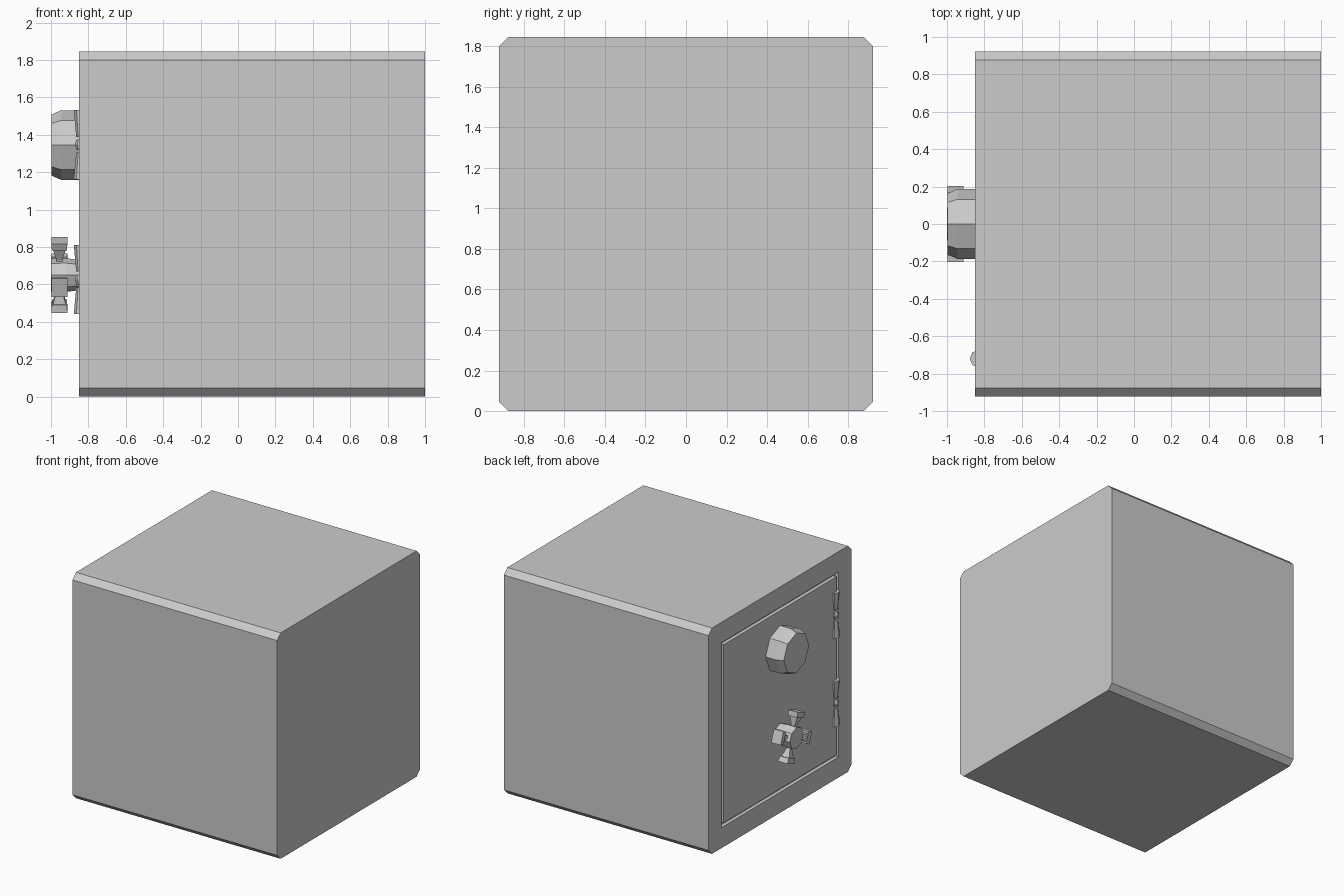
import bpy, bmesh
from math import pi, cos, sin, radians
from mathutils import Matrix

if "Cube" in bpy.data.objects:
    bpy.data.objects.remove(bpy.data.objects["Cube"])

FRONT = -0.85      # x of the door plane
MID_Z = 0.923      # mid height of the cabinet


def add_object(name, bm):
    bmesh.ops.recalc_face_normals(bm, faces=bm.faces)
    mesh = bpy.data.meshes.new(name)
    bm.to_mesh(mesh)
    bm.free()
    obj = bpy.data.objects.new(name, mesh)
    bpy.context.collection.objects.link(obj)
    return obj


def loft(name, rings):
    """Join equal-length rings of points into a closed solid."""
    bm = bmesh.new()
    loops = [[bm.verts.new(p) for p in ring] for ring in rings]
    n = len(loops[0])
    for a, b in zip(loops, loops[1:]):
        for i in range(n):
            j = (i + 1) % n
            bm.faces.new((a[i], a[j], b[j], b[i]))
    bm.faces.new(loops[0])
    bm.faces.new(loops[-1])
    return add_object(name, bm)


def box(name, x0, x1, half):
    bm = bmesh.new()
    bmesh.ops.create_cube(bm, size=1, matrix=Matrix.Translation(((x0 + x1) / 2, 0, MID_Z))
                          @ Matrix.Diagonal((x1 - x0, 2 * half, 2 * half, 1)))
    return add_object(name, bm)


def ring_x(x, r, z, n=8):
    return [(x, r * cos(2 * pi * i / n), z + r * sin(2 * pi * i / n)) for i in range(n)]


def ring_z(z, r, x, y, n=8):
    return [(x + r * cos(2 * pi * i / n), y + r * sin(2 * pi * i / n), z) for i in range(n)]


# Cabinet with four chamfered long edges
h, c = 0.9225, 0.045
outline = [(h, h - c), (h - c, h), (c - h, h), (-h, h - c),
           (-h, c - h), (c - h, -h), (h - c, -h), (h, c - h)]
body = loft("safe_body", [[(x, y, z + h) for y, z in outline] for x in (FRONT, 1.0)])

# Door recess and door panel leave a narrow groove
cutter = box("door_recess_cutter", FRONT - 0.1, FRONT + 0.03, 0.755)
cutter.hide_render = True
cutter.hide_viewport = True
mod = body.modifiers.new("door_recess", 'BOOLEAN')
mod.object = cutter
mod.operation = 'DIFFERENCE'
mod.solver = 'EXACT'
box("door", FRONT, FRONT + 0.035, 0.728)

# Combination dial
loft("dial", [ring_x(x, r, 1.345) for x, r in
              ((FRONT + 0.01, 0.186), (-0.945, 0.186), (-0.998, 0.163))])

# Handle hub
HZ = 0.65
hub = loft("handle_hub", [ring_x(x, r, HZ) for x, r in
                          ((FRONT + 0.01, 0.08), (-0.92, 0.09), (-1.0, 0.088))])

# Four flared spokes with end grips: (radius, half width, half depth)
sections = [(0.06, 0.014, 0.016), (0.09, 0.014, 0.016), (0.155, 0.032, 0.034),
            (0.155, 0.045, 0.040), (0.197, 0.052, 0.043)]
for k in range(4):
    turn = Matrix.Translation((-0.955, 0, HZ)) @ Matrix.Rotation(radians(20 + 90 * k), 4, 'X')
    spoke = loft(f"handle_spoke_{k + 1}",
                 [[(sx * d, sy * w, r) for sx, sy in ((-1, -1), (1, -1), (1, 1), (-1, 1))]
                  for r, w, d in sections])
    spoke.data.transform(turn)

# Two hinges: tapered pins either side of a small knuckle
HX, HY = -0.83, -0.72
for label, z in (("lower", 0.626), ("upper", 1.347)):
    loft(f"{label}_hinge_knuckle", [ring_z(z + dz, r, HX, HY) for dz, r in
                                    ((-0.028, 0.034), (0, 0.042), (0.028, 0.034))])
    for side, s in (("bottom", -1), ("top", 1)):
        loft(f"{label}_hinge_{side}_pin",
             [ring_z(z + s * dz, r, HX, HY) for dz, r in ((0.042, 0.035), (0.185, 0.048))])
